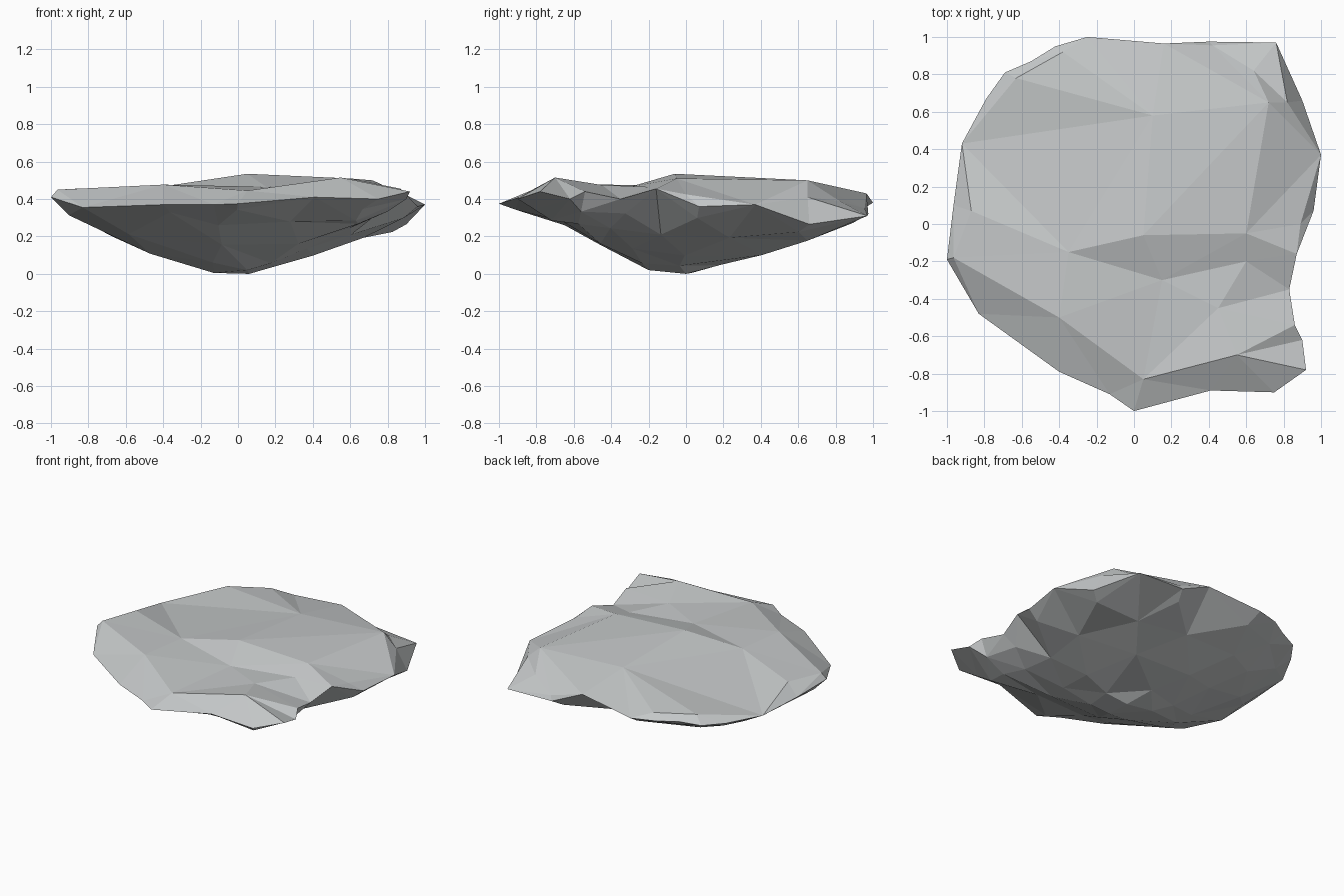
import bpy, bmesh, random
from mathutils import Vector
from mathutils.geometry import delaunay_2d_cdt

if "Cube" in bpy.data.objects:
    bpy.data.objects.remove(bpy.data.objects["Cube"])

random.seed(4)

stone = bpy.data.materials.new("grey stone")
stone.diffuse_color = (0.56, 0.58, 0.585, 1)
stone.use_nodes = True
stone.node_tree.nodes["Principled BSDF"].inputs["Base Color"].default_value = stone.diffuse_color

# Outer rim of the slab, counter-clockwise from the left tip
rim = [(-1, -.19, .41), (-.83, -.48, .355), (-.4, -.79, .37), (-.13, -.91, .37),
       (0, -1, .375), (.41, -.89, .41), (.75, -.9, .40), (.92, -.78, .44),
       (.9, -.62, .40), (.86, -.54, .44), (.83, -.35, .40), (.87, -.16, .455),
       (.96, .07, .36), (1, .37, .37), (.9, .66, .265), (.76, .97, .31),
       (.4, .975, .32), (.16, .965, .43), (-.25, 1, .38), (-.42, .95, .385),
       (-.55, .87, .385), (-.69, .81, .37), (-.79, .67, .36), (-.92, .43, .36),
       (-.965, .1, .38)]
N = len(rim)

# Ridges and dips of the upper face
top = [(-.965, -.18, .45), (-.87, .07, .455), (-.63, .78, .425), (-.38, .92, .425),
       (.42, .955, .35), (.64, .82, .39), (.82, .65, .41), (.72, .65, .50),
       (.1, .58, .495), (.05, -.06, .535), (.6, -.05, .51), (.15, -.3, .465),
       (-.35, -.15, .475), (-.4, -.5, .477), (.05, -.83, .445), (.55, -.7, .515),
       (.45, -.45, .475), (.6, -.2, .465), (.89, 0, .425)]

# Crease lines across the upper face: t(i) is a top point, plain numbers are rim points
t = lambda i: N + i
creases = [(t(0), t(13), t(14), t(15), 7), (t(0), t(1)), (t(2), t(3)),
           (t(4), t(5), t(6), 13), (t(12), t(9), t(10), t(11), t(12)),
           (t(9), t(7), t(10), 13, t(18), 11), (23, t(8), t(7), 17), (t(13), t(12))]

# Underside: shrinking copies of the rim sinking into a bowl, steeper at the front
keel = Vector((-.05, -.07, 0))
under = [(-.13, .03, .005), (.05, -.2, .02), (.06, 0, 0), (.63, -.72, .285)]
for scale, depth, step, start in ((.91, .81, 2, 0), (.7, .51, 2, 1), (.46, .28, 3, 0), (.24, .10, 5, 2)):
    for x, y, z in rim[start::step]:
        s = scale + random.uniform(-.02, .02)
        py = (y - keel.y) * s
        lift = max(-.13 * py, .03 * py) * min(1, (1 - s) * 4)
        under.append((keel.x + (x - keel.x) * s, keel.y + py,
                      min(z, .385) * (depth + (s - scale)) + lift))


def skin(bm, rim_verts, inner, chains, flip):
    """Triangulate the area inside the rim through the inner points and creases."""
    verts = rim_verts + [bm.verts.new(p) for p in inner]
    edges = [pair for c in chains for pair in zip(c, c[1:])]
    flat = [v.co.xy for v in verts]
    _, _, faces, origin, _, _ = delaunay_2d_cdt(flat, edges, [list(range(N))], 1, 1e-5)
    for f in faces:
        if all(origin[i] for i in f):
            tri = [verts[origin[i][0]] for i in f]
            bm.faces.new(tri[::-1] if flip else tri)


bm = bmesh.new()
rim_verts = [bm.verts.new(p) for p in rim]
skin(bm, rim_verts, top, creases, False)
skin(bm, rim_verts, under, [], True)
bmesh.ops.delete(bm, geom=[v for v in bm.verts if not v.link_faces], context='VERTS')
bmesh.ops.recalc_face_normals(bm, faces=bm.faces)

mesh = bpy.data.meshes.new("rock_slab")
bm.to_mesh(mesh)
bm.free()
mesh.materials.append(stone)
rock = bpy.data.objects.new("rock_slab", mesh)
bpy.context.collection.objects.link(rock)
